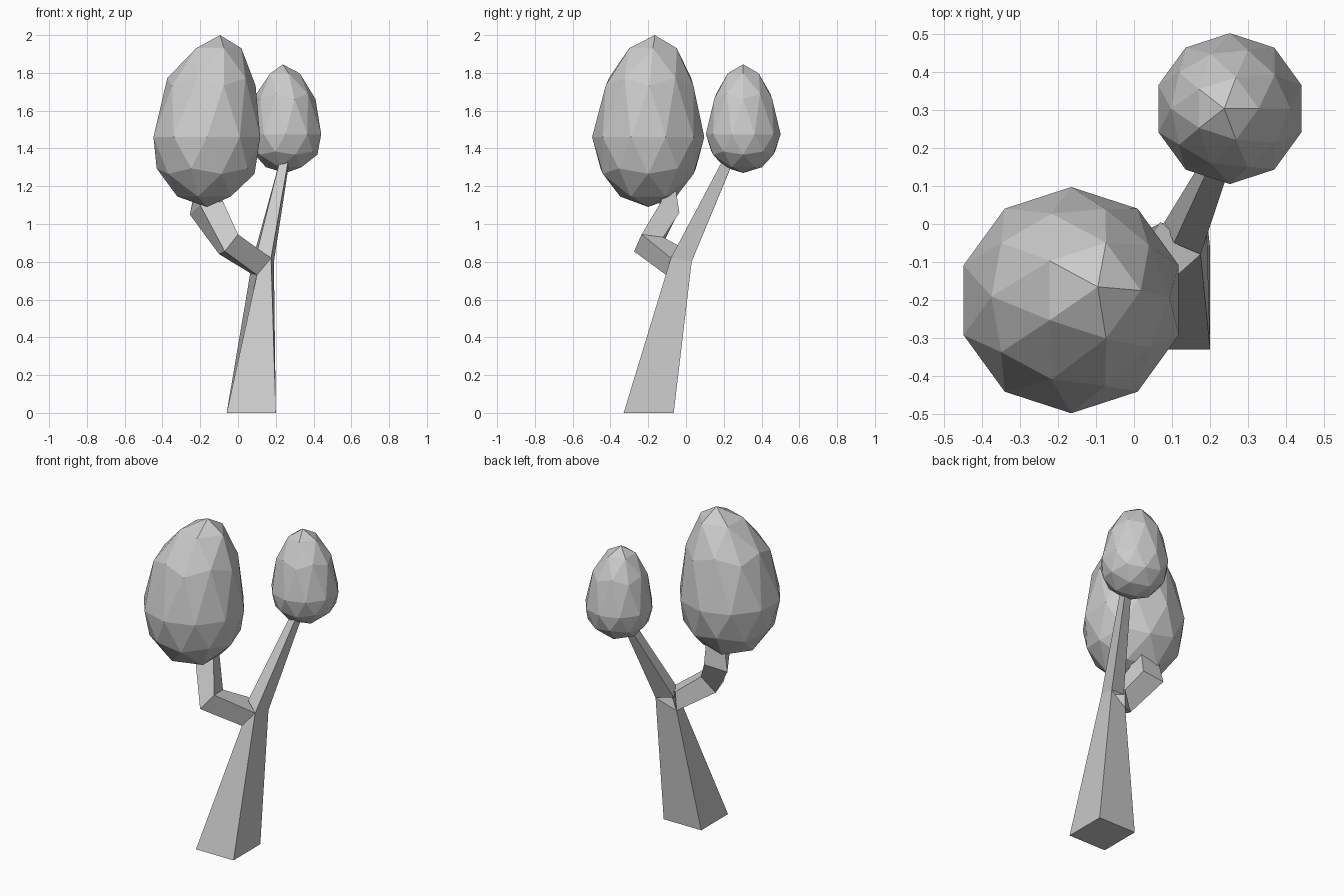
import bpy, bmesh

if "Cube" in bpy.data.objects:
    bpy.data.objects.remove(bpy.data.objects["Cube"])


def loft(name, rings):
    """Skin a list of four-point rings into a closed, flat-faced limb."""
    bm = bmesh.new()
    loops = [[bm.verts.new(p) for p in ring] for ring in rings]
    for lo, hi in zip(loops, loops[1:]):
        for i in range(4):
            j = (i + 1) % 4
            bm.faces.new((lo[i], lo[j], hi[j], hi[i]))
    bm.faces.new(loops[0][::-1])
    bm.faces.new(loops[-1])
    bmesh.ops.recalc_face_normals(bm, faces=bm.faces[:])
    me = bpy.data.meshes.new(name)
    bm.to_mesh(me)
    bm.free()
    ob = bpy.data.objects.new(name, me)
    bpy.context.collection.objects.link(ob)
    return ob


def canopy(name, centre, radius, below, above, taper, lean):
    """Egg-shaped faceted crown: short below its widest line, tall above."""
    bpy.ops.mesh.primitive_ico_sphere_add(subdivisions=2, radius=1, location=centre)
    ob = bpy.context.object
    ob.name = name
    for v in ob.data.vertices:
        x, y, z = v.co
        t = max(z, 0)
        s = radius * (1 - taper * t)
        height = above * t ** 0.85 if z > 0 else below * z
        v.co = (x * s + lean[0] * t * t, y * s + lean[1] * t * t, height)
    return ob


# Fork corners shared by the trunk and both branches
front_left = (0.10, -0.105, 0.73)
front_right = (0.175, -0.08, 0.82)
back_right = (0.19, 0.03, 0.80)
back_left = (0.065, 0.0, 0.74)
fork_top = (0.105, -0.05, 0.87)

# Tapered leaning trunk
loft("trunk", [
    [(-0.06, -0.33, 0), (0.20, -0.33, 0), (0.20, -0.065, 0), (-0.06, -0.065, 0)],
    [front_left, front_right, back_right, back_left],
])

# Thin straight branch to the small crown
loft("right_branch", [
    [fork_top, front_right, back_right, (0.08, 0.005, 0.82)],
    [(0.22, 0.20, 1.33), (0.265, 0.19, 1.33), (0.27, 0.245, 1.32), (0.23, 0.25, 1.33)],
])

# Bent branch to the large crown
loft("left_branch", [
    [front_left, front_right, (0.07, 0.005, 0.86), back_left],
    [(-0.07, -0.275, 0.855), (0.0, -0.235, 0.945), (-0.02, -0.12, 0.93), (-0.10, -0.15, 0.84)],
    [(-0.20, -0.14, 1.10), (-0.08, -0.13, 1.12), (-0.10, -0.035, 1.06), (-0.255, -0.045, 1.05)],
    [(-0.21, -0.15, 1.22), (-0.10, -0.15, 1.22), (-0.10, -0.06, 1.22), (-0.22, -0.06, 1.22)],
])

# Leaf crowns
canopy("large_crown", (-0.165, -0.2, 1.46), 0.297, 0.37, 0.54, 0.18, (0.07, 0.035))
canopy("small_crown", (0.252, 0.303, 1.475), 0.198, 0.205, 0.37, 0.2, (-0.015, 0.0))
